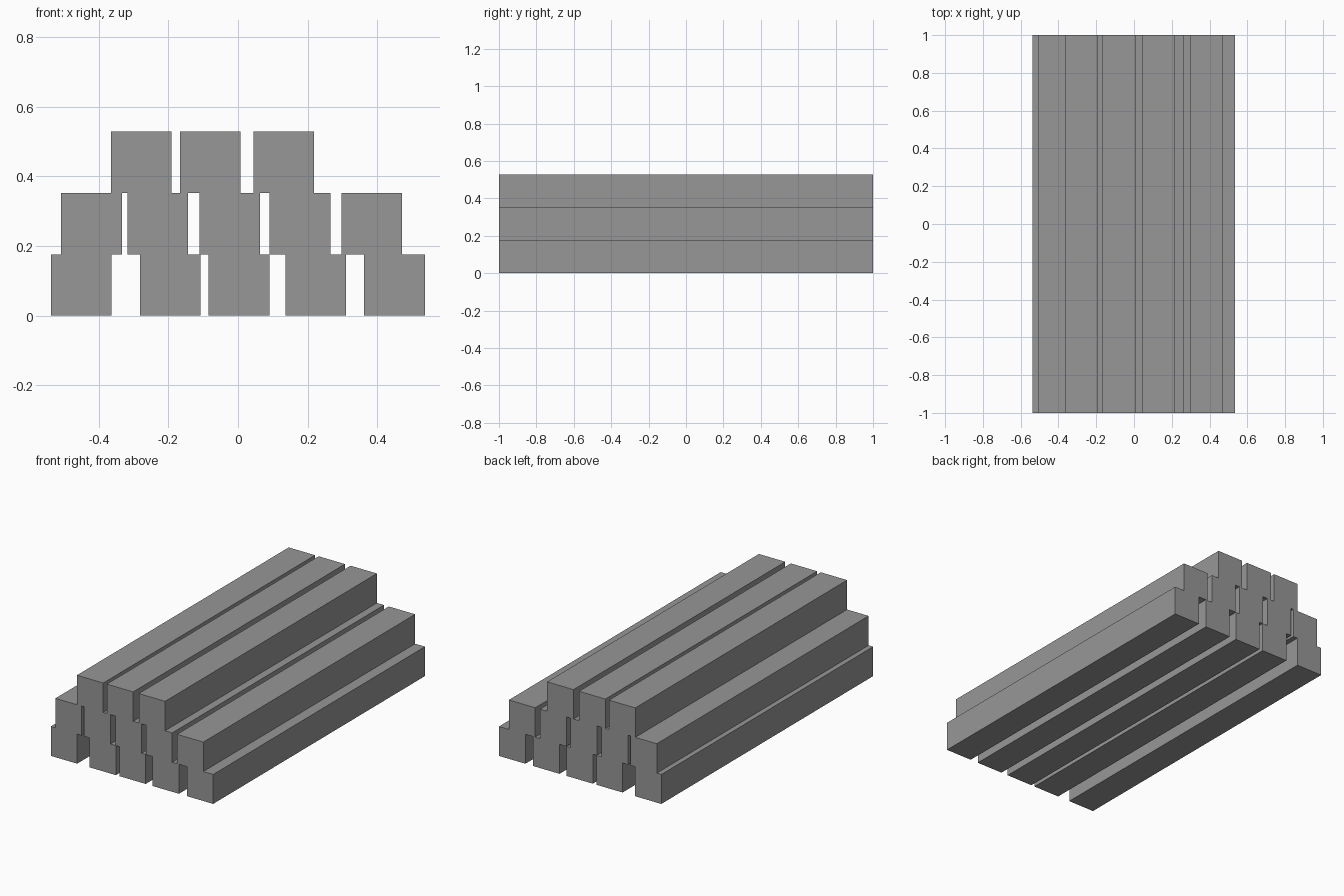
import bpy
import bmesh
from mathutils import Matrix, Vector

cube = bpy.data.objects.get("Cube")
if cube:
    bpy.data.objects.remove(cube, do_unlink=True)

WIDTH, LENGTH, HEIGHT = 0.174, 2.0, 0.176

# One plain grey for every beam
grey = bpy.data.materials.new("beam_grey")
grey.use_nodes = True
colour = (0.31, 0.31, 0.31, 1.0)
grey.diffuse_color = colour
grey.node_tree.nodes["Principled BSDF"].inputs["Base Color"].default_value = colour

# Shared beam: a long square bar resting on its origin
mesh = bpy.data.meshes.new("beam")
bm = bmesh.new()
bmesh.ops.create_cube(bm, size=1.0, matrix=Matrix.Translation((0, 0, HEIGHT / 2))
                      @ Matrix.Diagonal((WIDTH, LENGTH, HEIGHT, 1)))
bm.to_mesh(mesh)
bm.free()
mesh.materials.append(grey)

# Beam centres across each layer, unevenly spaced
layers = {
    "bottom": (-0.45, -0.194, 0.003, 0.223, 0.449),
    "middle": (-0.42, -0.23, -0.024, 0.178, 0.384),
    "top": (-0.278, -0.08, 0.131),
}
for level, (name, centres) in enumerate(layers.items()):
    for number, x in enumerate(centres, 1):
        beam = bpy.data.objects.new(f"{name}_beam_{number}", mesh)
        beam.location = Vector((x, 0, level * HEIGHT))
        bpy.context.collection.objects.link(beam)
